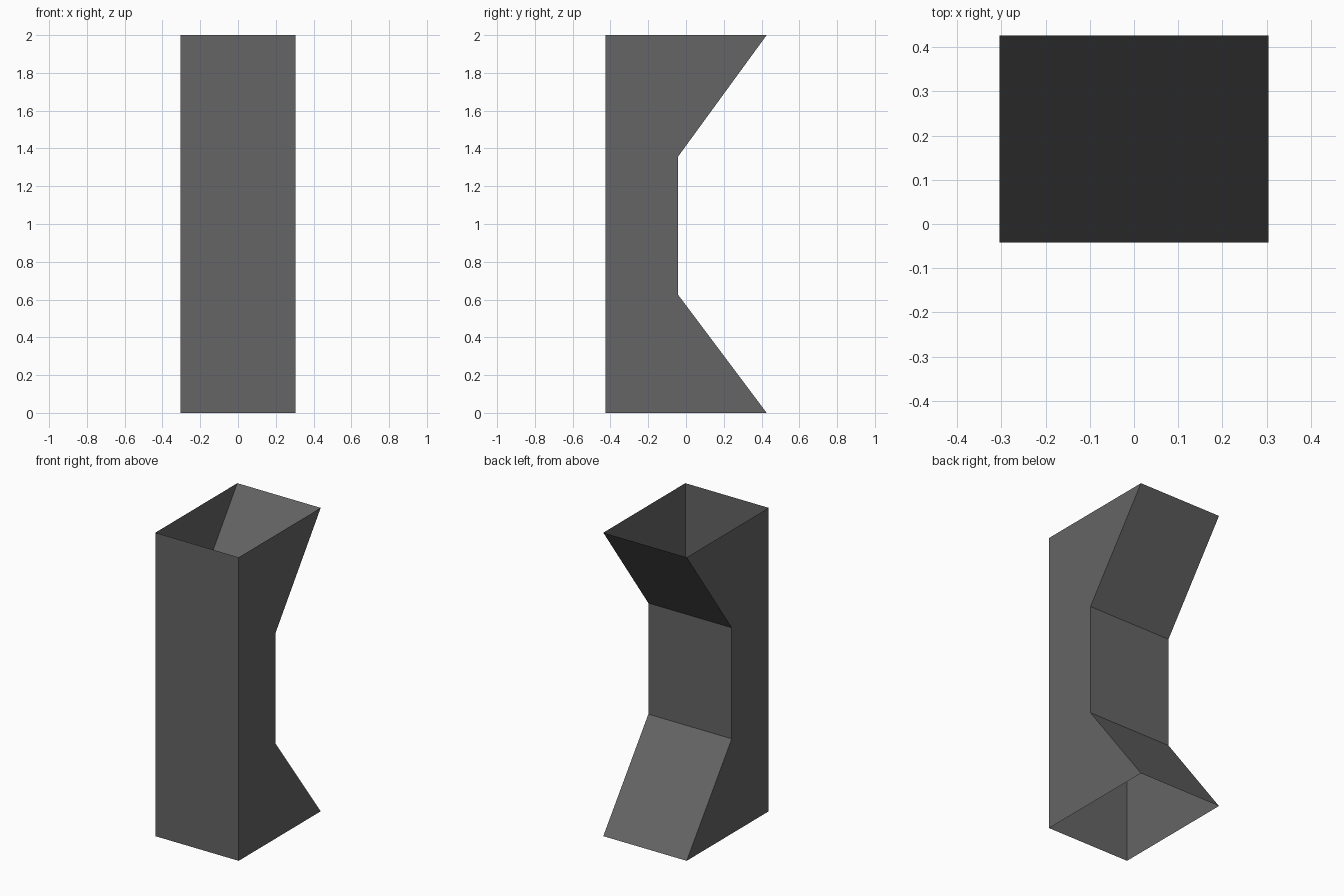
import bpy
import bmesh

if "Cube" in bpy.data.objects:
    bpy.data.objects.remove(bpy.data.objects["Cube"])

HALF_WIDTH = 0.304

# Side profile as (y, z): flat front, pinched-in back
front = [(-0.427, 0.0), (-0.427, 2.0)]
back = [(0.427, 0.0), (-0.042, 0.625), (-0.042, 1.357), (0.427, 2.0)]

grey = bpy.data.materials.new("dark grey")
grey.diffuse_color = (0.13, 0.13, 0.13, 1.0)
grey.use_nodes = True
grey.node_tree.nodes["Principled BSDF"].inputs["Base Color"].default_value = grey.diffuse_color


def strip(bm, left, right):
    """Skin a row of quads between two matching vertex rows."""
    for i in range(len(left) - 1):
        bm.faces.new((left[i], right[i], right[i + 1], left[i + 1]))


bm = bmesh.new()
rows = {}
for side in (-1, 1):
    for name, pts in (("front", front), ("back", back)):
        rows[name, side] = [bm.verts.new((side * HALF_WIDTH, y, z)) for y, z in pts]

# Front wall and the three-panel back wall; top and bottom stay open
strip(bm, rows["front", -1], rows["front", 1])
strip(bm, rows["back", 1], rows["back", -1])

# Side walls, one flat polygon each
for side in (-1, 1):
    loop = rows["front", side][::-1] + rows["back", side]
    bm.faces.new(loop if side > 0 else loop[::-1])

mesh = bpy.data.meshes.new("pinched_open_duct")
bm.to_mesh(mesh)
bm.free()
mesh.materials.append(grey)
duct = bpy.data.objects.new("pinched_open_duct", mesh)
bpy.context.collection.objects.link(duct)
